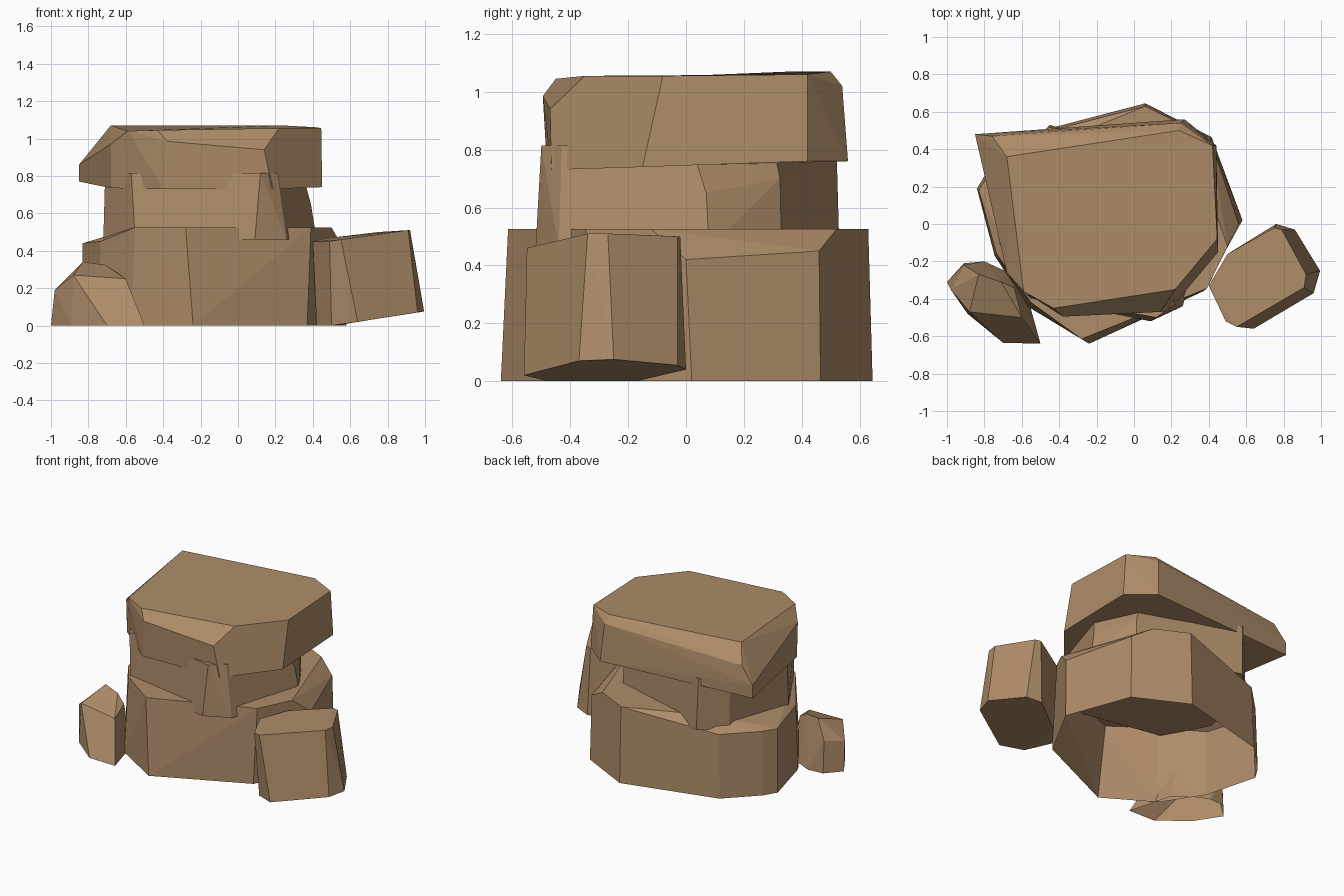
import bpy, bmesh

brown = bpy.data.materials.new("sandstone brown")
brown.diffuse_color = (0.42, 0.262, 0.138, 1)


def rock(name, points, open_bottom=False):
    """Faceted boulder: convex hull of its corner points, coplanar faces merged."""
    bm = bmesh.new()
    for p in points:
        bm.verts.new(p)
    bmesh.ops.convex_hull(bm, input=bm.verts[:])
    loose = [v for v in bm.verts if not v.link_faces]
    bmesh.ops.delete(bm, geom=loose, context='VERTS')
    bmesh.ops.dissolve_limit(bm, angle_limit=0.07, verts=bm.verts[:], edges=bm.edges[:])
    bmesh.ops.recalc_face_normals(bm, faces=bm.faces[:])
    if open_bottom:
        low = [f for f in bm.faces if all(v.co.z < 0.005 for v in f.verts)]
        bmesh.ops.delete(bm, geom=low, context='FACES_ONLY')
    me = bpy.data.meshes.new(name)
    bm.to_mesh(me)
    bm.free()
    me.materials.append(brown)
    ob = bpy.data.objects.new(name, me)
    bpy.context.collection.objects.link(ob)
    return ob


def ring(xy, z):
    return [(x, y, z) for x, y in xy]


# base boulder, open where it meets the ground
rock("base_rock",
     ring([(-.24, -.64), (.37, -.36), (.58, .02), (.415, .465), (.06, .645),
           (-.59, .475), (-.785, .28), (-.84, .19), (-.745, -.17), (-.57, -.44)], 0)
     + ring([(-.28, -.615), (.39, -.345), (.5, -.12), (.28, .52), (.06, .63),
             (-.5, .4), (-.55, -.42)], .525)
     + [(.56, 0, .42), (.405, .46, .45), (-.83, .18, .44), (-.735, -.16, .45),
        (-.58, .465, .44), (-.775, .27, .44)], True)

# middle boulder, corners poking past the slab above
rock("middle_rock",
     ring([(-.55, -.4), (.09, -.52), (.26, -.44), (.42, .08), (.26, .33),
           (-.45, .53), (-.6, .38), (-.72, -.1)], .46)
     + ring([(-.57, -.38), (.12, -.5), (.21, -.43), (.2, .3),
             (-.46, .52), (-.6, .37), (-.71, -.1)], .815)
     + [(.39, .07, .65), (.25, .325, .7), (.36, .035, .76)])

# overhanging cap slab
rock("top_slab",
     [(-.85, .48, .77), (-.68, -.25, .735), (-.4, -.48, .73), (.185, -.465, .73),
      (.45, -.15, .74), (.44, .42, .76), (.27, .56, .76),
      (-.85, .48, .86), (-.68, -.26, .97), (-.38, -.495, .985), (.14, -.47, .94),
      (-.76, .47, .97), (-.59, -.36, 1.04), (-.43, -.45, 1.045), (.22, -.35, 1.055),
      (.445, -.08, 1.055), (.42, .42, 1.06), (.24, .5, 1.07), (.25, .54, 1.02),
      (-.12, .42, 1.085), (-.68, .36, 1.07)])

# leaning boulder on the right
rock("right_rock",
     [(.92, -.27, .51), (.91, -.34, .51), (.55, -.55, .46), (.49, -.52, .45),
      (.4, -.33, .45), (.5, -.16, .47), (.75, -.02, .5), (.79, -.03, .5),
      (.995, -.25, .075), (.96, -.37, .07), (.64, -.56, .02), (.5, -.48, 0),
      (.42, -.3, 0), (.52, -.17, 0), (.76, 0, .04), (.86, -.03, .055)])

# small boulder on the left, open where it meets the ground
rock("left_rock",
     ring([(-1, -.31), (-.91, -.21), (-.8, -.2), (-.69, -.25), (-.58, -.35),
           (-.5, -.64), (-.7, -.635), (-.89, -.48)], 0)
     + [(-.98, -.35, .19), (-.88, -.47, .27), (-.83, -.27, .34), (-.71, -.31, .325),
        (-.6, -.5, .25), (-.64, -.34, .28), (-.91, -.22, .22)], True)
